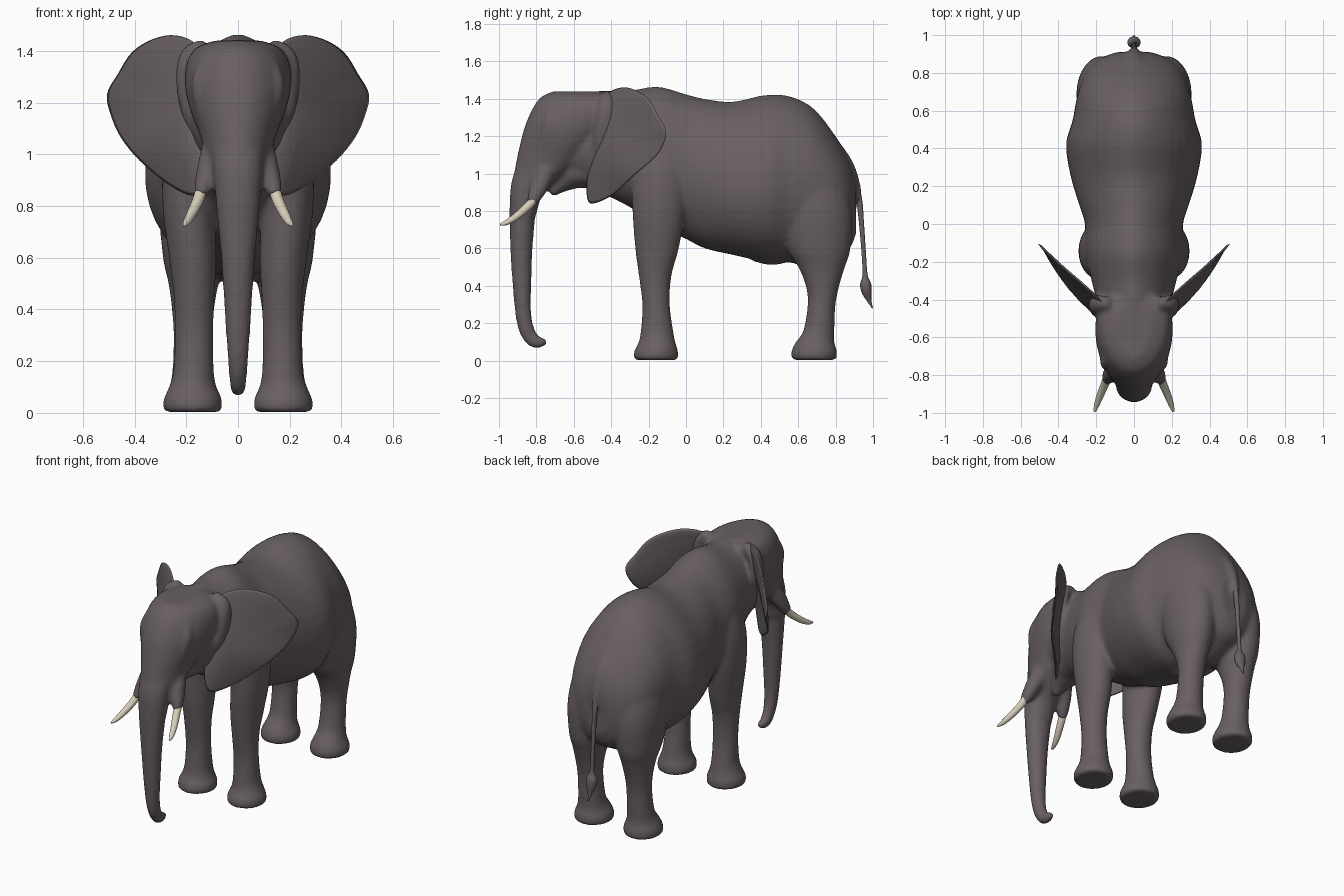
import bpy, bmesh, math
from mathutils import Vector


def material(name, rgb):
    m = bpy.data.materials.new(name)
    m.diffuse_color = (*rgb, 1)
    return m


HIDE = material("grey hide", (0.14, 0.115, 0.122))
IVORY = material("ivory", (0.68, 0.62, 0.49))


def smooth_rows(rows, steps=5, closed=False):
    """Catmull-Rom interpolation of rows of numbers."""
    n, out = len(rows), []
    for i in range(n if closed else n - 1):
        if closed:
            p = [rows[(i + k) % n] for k in (-1, 0, 1, 2)]
        else:
            p = [rows[min(max(i + k, 0), n - 1)] for k in (-1, 0, 1, 2)]
        for s in range(steps):
            t = s / steps
            out.append([0.5 * (2 * b + (c - a) * t + (2 * a - 5 * b + 4 * c - d) * t * t
                               + (3 * b - a - 3 * c + d) * t ** 3) for a, b, c, d in zip(*p)])
    if not closed:
        out.append(list(rows[-1]))
    return out


def skin_rings(bm, rings):
    """Join rings of points into a closed shell."""
    vs = [[bm.verts.new(p) for p in r] for r in rings]
    n = len(vs[0])
    for a, b in zip(vs, vs[1:]):
        for i in range(n):
            bm.faces.new((a[i], a[(i + 1) % n], b[(i + 1) % n], b[i]))
    bm.faces.new(vs[0])
    bm.faces.new(vs[-1])


def loft(bm, sections, normal=None, sides=28, peak=1.0):
    """Sections: x, y, z, half width, radius up, radius down; peak narrows the upper half."""
    rows = smooth_rows([r if len(r) == 6 else (*r, r[4]) for r in sections])
    rings = []
    for i, r in enumerate(rows):
        c = Vector(r[:3])
        t = Vector(rows[min(i + 1, len(rows) - 1)][:3]) - Vector(rows[max(i - 1, 0)][:3])
        up = Vector(normal) if normal else t.cross(Vector((1, 0, 0))).normalized()
        side = Vector((1, 0, 0)) if normal else up.cross(t).normalized()
        ring = []
        for k in range(sides):
            a = 2 * math.pi * k / sides
            upper = math.sin(a) > 0
            w = math.copysign(abs(math.cos(a)) ** (peak if upper else 1), math.cos(a))
            ring.append(c + side * r[3] * w + up * (r[4] if upper else r[5]) * math.sin(a))
        rings.append(ring)
    skin_rings(bm, rings)


def finish(bm, name, mat):
    bmesh.ops.recalc_face_normals(bm, faces=bm.faces)
    me = bpy.data.meshes.new(name)
    bm.to_mesh(me)
    bm.free()
    for p in me.polygons:
        p.use_smooth = True
    me.materials.append(mat)
    ob = bpy.data.objects.new(name, me)
    bpy.context.collection.objects.link(ob)
    return ob


bm = bmesh.new()

# Torso and neck: y, half width, top, widest height, bottom
TORSO = [(-.68, .10, 1.36, 1.15, 1.0), (-.55, .17, 1.425, 1.15, .93), (-.42, .195, 1.445, 1.14, .88),
         (-.3, .225, 1.445, 1.1, .82), (-.15, .26, 1.465, 1.05, .72), (0, .26, 1.425, 1.0, .65),
         (.1, .29, 1.40, .97, .60), (.25, .335, 1.385, .92, .565), (.42, .36, 1.42, .92, .53),
         (.55, .325, 1.415, .95, .525), (.68, .30, 1.35, .95, .5), (.8, .255, 1.2, .9, .55),
         (.875, .18, 1.07, .86, .6), (.91, .09, .97, .83, .68)]
loft(bm, [(0, y, m, w, t - m, m - b) for y, w, t, m, b in TORSO], (0, 0, 1), 40, 1.22)

# Head: height, front y, back y, half width; widest toward the back
HEAD = [(.78, -.945, -.80, .08), (.88, -.94, -.77, .09), (.95, -.93, -.70, .105), (1.0, -.92, -.62, .125),
        (1.08, -.905, -.53, .15), (1.17, -.885, -.43, .185), (1.26, -.86, -.37, .205),
        (1.35, -.82, -.33, .2), (1.41, -.775, -.35, .165), (1.44, -.71, -.42, .09)]
loft(bm, [(0, f + (b - f) * .6, z, w, (b - f) * .4, (b - f) * .6) for z, f, b, w in HEAD], (0, 1, 0))

# Trunk with curled tip
loft(bm, [(0, -.825, 1.06, .095, .065), (0, -.86, .94, .095, .075), (0, -.873, .8, .085, .07),
          (0, -.88, .6, .066, .06), (0, -.877, .4, .053, .05), (0, -.87, .25, .043, .043),
          (0, -.85, .16, .036, .042), (0, -.815, .107, .032, .038), (0, -.775, .098, .027, .028),
          (0, -.748, .109, .019, .021)])

# Lower jaw and lip
loft(bm, [(0, -.45, 1.02, .14, .1), (0, -.58, 1.0, .12, .08), (0, -.65, .96, .075, .06),
          (0, -.69, .92, .045, .035), (0, -.72, .885, .02, .015)])

# Legs: height, centre x, centre y, half width, half depth
FRONT_LEG = [(.003, .175, -.16, .112, .118), (.05, .175, -.16, .114, .118), (.1, .175, -.155, .092, .098),
             (.16, .172, -.155, .079, .087), (.3, .17, -.16, .075, .074), (.45, .17, -.165, .079, .087),
             (.6, .175, -.155, .092, .117), (.8, .19, -.145, .102, .142), (1.0, .18, -.14, .106, .15),
             (1.2, .14, -.13, .09, .12)]
REAR_LEG = [(.003, .175, .685, .112, .12), (.05, .175, .685, .114, .122), (.1, .175, .69, .092, .103),
            (.16, .174, .71, .08, .083), (.3, .174, .725, .076, .075), (.4, .174, .73, .082, .09),
            (.5, .172, .725, .097, .125), (.6, .17, .71, .12, .170), (.8, .165, .685, .14, .202),
            (1.0, .15, .64, .13, .19), (1.15, .12, .6, .1, .15)]
for s in (-1, 1):
    for leg in (FRONT_LEG, REAR_LEG):
        loft(bm, [(s * x, y, z, rx, ry) for z, x, y, rx, ry in leg], (0, 1, 0))
    # Tusk sockets
    loft(bm, [(s * .09, -.74, 1.03, .05, .05), (s * .115, -.78, .94, .045, .05),
              (s * .135, -.81, .875, .036, .038), (s * .145, -.83, .84, .028, .028)])
    # Brow ridges
    loft(bm, [(s * .12, -.70, 1.38, .02, .02), (s * .15, -.72, 1.28, .03, .045),
              (s * .14, -.74, 1.18, .025, .04), (s * .125, -.74, 1.08, .015, .02)])
    # Ear roots
    loft(bm, [(s * .12, -.42, 1.42, .03, .03), (s * .185, -.42, 1.38, .04, .045),
              (s * .205, -.43, 1.28, .035, .055), (s * .185, -.45, 1.15, .03, .05),
              (s * .13, -.47, 1.03, .03, .03)])

# Tail root
loft(bm, [(0, .80, 1.13, .06, .04), (0, .865, 1.04, .045, .035), (0, .912, .93, .026, .024),
          (0, .927, .85, .018, .018)])

# Belly fold
loft(bm, [(0, .36, .56, .03, .03), (0, .46, .55, .05, .04), (0, .56, .56, .03, .03)])

body = finish(bm, "body", HIDE)
mod = body.modifiers.new("blend", 'REMESH')
mod.mode = 'VOXEL'
mod.voxel_size = 0.0115
mod.use_smooth_shade = True
mod = body.modifiers.new("soften", 'SMOOTH')
mod.factor = 0.5
mod.iterations = 12

# Ears: outline in x and z, swept back and gently rippled
EAR = [(.16, 1.42), (.24, 1.46), (.33, 1.445), (.41, 1.395), (.465, 1.31), (.507, 1.23), (.488, 1.14),
       (.45, 1.06), (.38, .975), (.28, .89), (.19, .842), (.15, .86), (.13, .97), (.14, 1.12), (.14, 1.3)]
LEVELS = (.03, .25, .5, .7, .85, .95, 1)
for s, name in ((-1, "right_ear"), (1, "left_ear")):
    bm = bmesh.new()
    outline = smooth_rows(EAR, 4, True)
    rings = []
    for face, levels in ((-1, LEVELS), (1, LEVELS[-2::-1])):
        for t in levels:
            ring = []
            for px, pz in outline:
                x, z = .27 + (px - .27) * t, 1.17 + (pz - 1.17) * t
                y = -.65 + x + .16 * (z - 1) - .03 * (1 - t * t)
                y += .016 * math.sin(14 * z + 9 * x) * min(1, max(0, (x - .15) * 5))
                y += face * (.004 + .018 * (1 - t ** 3))
                ring.append((s * x, y, z))
            rings.append(ring)
    skin_rings(bm, rings)
    finish(bm, name, HIDE)

# Tusks
for s, name in ((-1, "right_tusk"), (1, "left_tusk")):
    bm = bmesh.new()
    loft(bm, [(s * .138, -.80, .875, .023, .023), (s * .155, -.85, .820, .022, .022),
              (s * .180, -.91, .769, .019, .019), (s * .198, -.96, .738, .014, .014),
              (s * .208, -.993, .727, .006, .006)], sides=16)
    finish(bm, name, IVORY)

# Tail with tufted end
bm = bmesh.new()
loft(bm, [(0, .905, .94, .014, .012), (0, .926, .86, .016, .016), (0, .937, .75, .014, .014),
          (0, .95, .58, .012, .012), (0, .957, .46, .014, .014), (0, .96, .41, .034, .03),
          (0, .967, .365, .032, .027), (0, .98, .32, .013, .012), (0, .997, .28, .003, .003)], sides=14)
finish(bm, "tail", HIDE)
